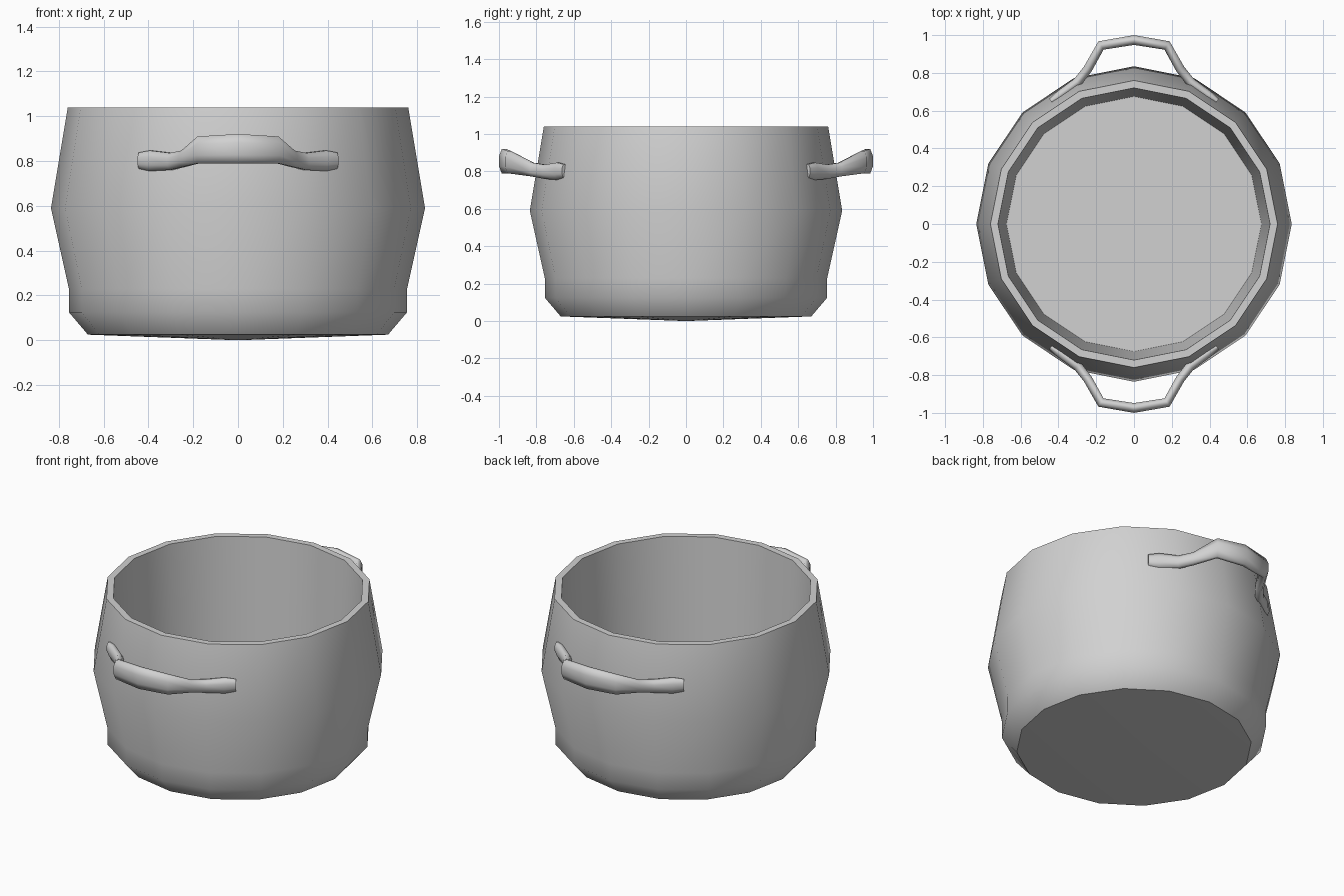
import bpy, bmesh, math
from mathutils import Vector

cube = bpy.data.objects.get("Cube")
if cube:
    bpy.data.objects.remove(cube, do_unlink=True)

# One plain metal colour
metal = bpy.data.materials.new("grey_metal")
metal.use_nodes = True
metal.diffuse_color = (0.64, 0.64, 0.64, 1)
metal.node_tree.nodes["Principled BSDF"].inputs["Base Color"].default_value = (0.64, 0.64, 0.64, 1)


def finish(name, bm, angle):
    """Turn a bmesh into a smooth shaded object with sharp creases."""
    bmesh.ops.recalc_face_normals(bm, faces=bm.faces)
    mesh = bpy.data.meshes.new(name)
    bm.to_mesh(mesh)
    bm.free()
    mesh.materials.append(metal)
    obj = bpy.data.objects.new(name, mesh)
    bpy.context.collection.objects.link(obj)
    bpy.ops.object.select_all(action="DESELECT")
    obj.select_set(True)
    bpy.context.view_layer.objects.active = obj
    bpy.ops.object.shade_smooth_by_angle(angle=math.radians(angle))
    return obj


def bridge(bm, rings):
    for a, b in zip(rings, rings[1:]):
        for i in range(len(a)):
            j = (i + 1) % len(a)
            bm.faces.new((a[i], a[j], b[j], b[i]))


# Pot: sixteen-sided bulging body with a straight inner wall
SIDES = 16
profile = [(0.67, 0.025), (0.755, 0.125), (0.755, 0.23), (0.835, 0.59),
           (0.76, 1.04), (0.72, 1.04), (0.675, 0.08)]
bm = bmesh.new()
rings = []
for r, z in profile:
    angles = [math.tau * i / SIDES for i in range(SIDES)]
    rings.append([bm.verts.new((r * math.cos(a), r * math.sin(a), z)) for a in angles])
bridge(bm, rings)
bm.faces.new(rings[-1])                      # inner floor
centre = bm.verts.new((0, 0, 0))             # slightly domed underside
for i in range(SIDES):
    bm.faces.new((rings[0][i], centre, rings[0][(i + 1) % SIDES]))
finish("pot_body", bm, 45)

# Handles: half path from the middle to the end as (x, y, z, half width, half height)
half = [(0, 0.974, 0.855, 0.026, 0.066), (0.175, 0.945, 0.85, 0.026, 0.06),
        (0.245, 0.82, 0.81, 0.024, 0.037), (0.30, 0.75, 0.798, 0.025, 0.038),
        (0.39, 0.685, 0.801, 0.024, 0.046), (0.44, 0.65, 0.802, 0.016, 0.036)]
path = [(-x, *rest) for x, *rest in reversed(half[1:])] + half


def make_handle(name, side):
    bm = bmesh.new()
    rings = []
    for k, (x, y, z, w, h) in enumerate(path):
        before, after = path[max(k - 1, 0)], path[min(k + 1, len(path) - 1)]
        along = Vector((after[0] - before[0], after[1] - before[1], 0)).normalized()
        out = Vector((-along.y, along.x, 0))
        ring = []
        for i in range(8):
            a = math.tau * (i + 0.5) / 8
            p = Vector((x, y, z)) + out * w * math.cos(a) * 1.08
            p.z += h * math.sin(a) * 1.08
            ring.append(bm.verts.new((p.x * side, p.y * side, p.z)))
        rings.append(ring)
    bridge(bm, rings)
    bm.faces.new(rings[0])
    bm.faces.new(rings[-1])
    finish(name, bm, 70)


make_handle("back_handle", 1)
make_handle("front_handle", -1)
